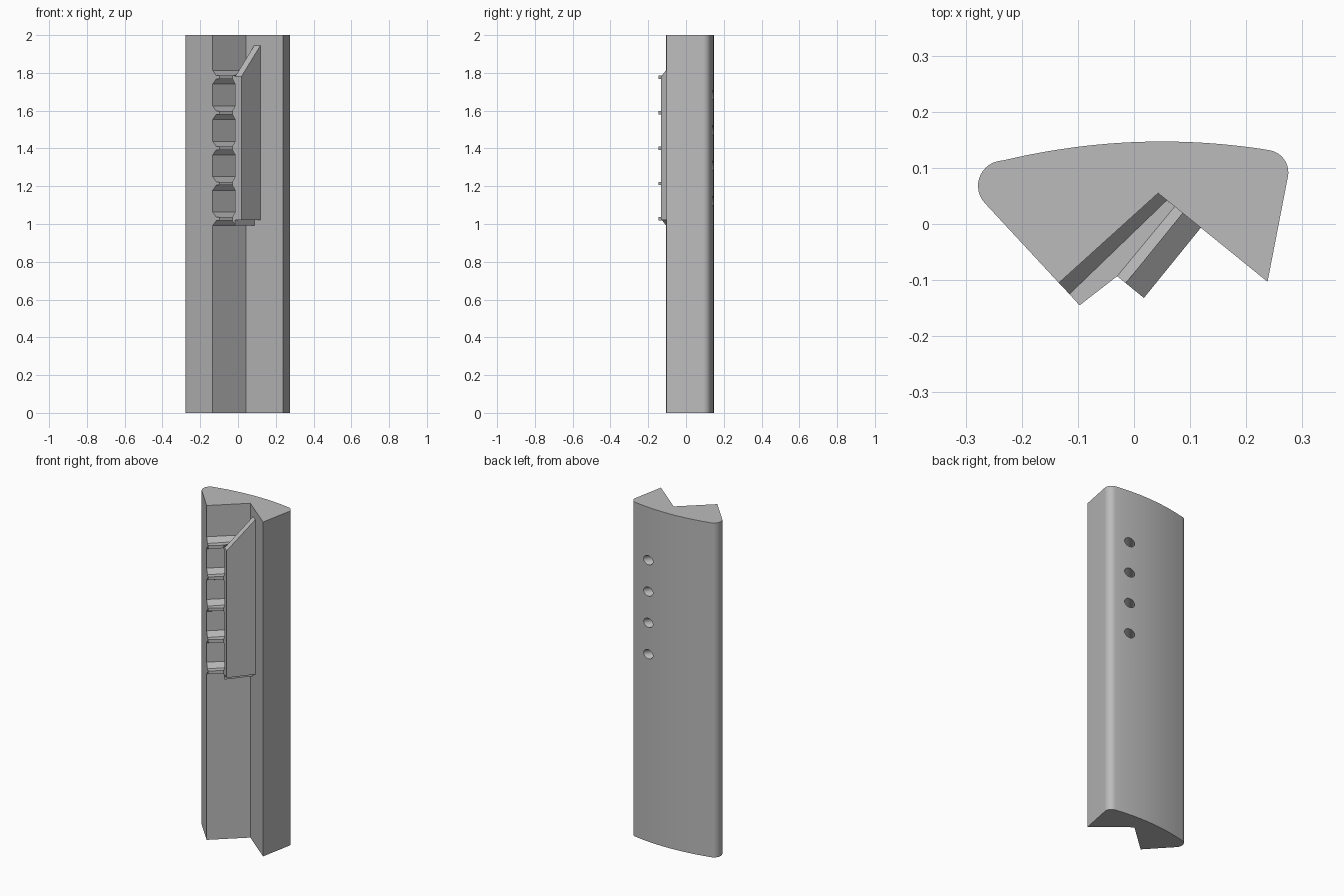
import bpy, bmesh, math
from mathutils import Vector

if "Cube" in bpy.data.objects:
    bpy.data.objects.remove(bpy.data.objects["Cube"])

grey = bpy.data.materials.new("plain_grey")
grey.use_nodes = True
grey.diffuse_color = (0.5, 0.5, 0.5, 1)
grey.node_tree.nodes["Principled BSDF"].inputs["Base Color"].default_value = (0.5, 0.5, 0.5, 1)


def finish(name, bm):
    bmesh.ops.recalc_face_normals(bm, faces=bm.faces)
    mesh = bpy.data.meshes.new(name)
    bm.to_mesh(mesh)
    bm.free()
    mesh.materials.append(grey)
    obj = bpy.data.objects.new(name, mesh)
    bpy.context.collection.objects.link(obj)
    return obj


def prism(name, outline, lows, highs):
    """Closed solid over a plan outline, with a low and a high z per corner."""
    bm = bmesh.new()
    low = [bm.verts.new((p[0], p[1], z)) for p, z in zip(outline, lows)]
    high = [bm.verts.new((p[0], p[1], z)) for p, z in zip(outline, highs)]
    bm.faces.new(low)
    bm.faces.new(high)
    n = len(outline)
    for i in range(n):
        j = (i + 1) % n
        bm.faces.new((low[i], low[j], high[j], high[i]))
    return finish(name, bm)


def arc(cx, cy, r, start, end, steps):
    angles = [math.radians(start + (end - start) * i / steps) for i in range(steps + 1)]
    return [(cx + r * math.cos(a), cy + r * math.sin(a)) for a in angles]


# Directions of the notch: along the end wall, and along the fin and holes
corner = Vector((0.043, 0.055))
across = Vector((0.777, -0.63)).normalized()
along = Vector((across.y, -across.x)) * -1


def place(a, d):
    return corner + across * a + along * d


# Body: rounded back with a V-shaped notch in front
back = []
for i in range(1, 32):
    x = -0.245 + 0.485 * i / 32
    back.append((x, 0.147 - 0.42 * (x - 0.05) ** 2))
outline = arc(-0.233, 0.068, 0.045, 223, 105, 12) + back
outline += arc(0.235, 0.092, 0.04, 81, -11, 12)
outline += [(0.238, -0.103), tuple(corner), (-0.134, -0.105)]
body = prism("body", outline, [0] * len(outline), [2] * len(outline))

# Round holes drilled from the notch through the back
first, pitch = 1.027, 0.1875
cutters = []
for i in range(4):
    start = place(0.028, -0.02)
    bpy.ops.mesh.primitive_cylinder_add(vertices=32, radius=0.027, depth=0.3)
    cutter = bpy.context.object
    cutter.name = "hole_cutter"
    cutter.hide_render = True
    middle = start + along * 0.15
    cutter.location = (middle.x, middle.y, first + pitch * (i + 0.5))
    cutter.rotation_mode = "QUATERNION"
    cutter.rotation_quaternion = Vector((along.x, along.y, 0)).to_track_quat("Z", "Y")
    mod = body.modifiers.new("hole", "BOOLEAN")
    mod.object = cutter
    mod.operation = "DIFFERENCE"
    mod.solver = "EXACT"
    cutters.append(cutter)
bpy.context.view_layer.objects.active = body
for mod in list(body.modifiers):
    bpy.ops.object.modifier_apply(modifier=mod.name)
for cutter in cutters:
    bpy.data.objects.remove(cutter)
bpy.ops.object.select_all(action="DESELECT")
body.select_set(True)
bpy.ops.object.shade_smooth_by_angle(angle=math.radians(25))

# Fin: upright plate with a sloping top
fin_outline = [place(0.056, 0.004), place(0.098, 0.004), place(0.098, -0.161), place(0.056, -0.161)]
prism("fin", fin_outline, [1.02] * 4, [1.95, 1.95, 1.78, 1.78])

# Ridges: dividers that flare where they meet the notch wall and the fin
fronts = [(-0.134, -0.105), (-0.115, -0.125), (-0.097, -0.145), (-0.03, -0.093), place(0.056, -0.161)]
backs = [place(a, 0) for a in (0, 0.02, 0.029, 0.038, 0.056)]
halves = [0.036, 0.009, 0.009, 0.009, 0.036]
for k in range(5):
    z = first + pitch * k
    bm = bmesh.new()
    rings = []
    for i, (f, b, h) in enumerate(zip(fronts, backs, halves)):
        front_top = min(h, 0.009) if k == 4 and i == 4 else h
        corners = [(f, -h), (f, front_top), (b, h), (b, -h)]
        rings.append([bm.verts.new((p[0], p[1], z + dz)) for p, dz in corners])
    for r, s in zip(rings, rings[1:]):
        for i in range(4):
            j = (i + 1) % 4
            bm.faces.new((r[i], r[j], s[j], s[i]))
    bm.faces.new(rings[0])
    bm.faces.new(rings[-1])
    finish("ridge_%d" % (k + 1), bm)
